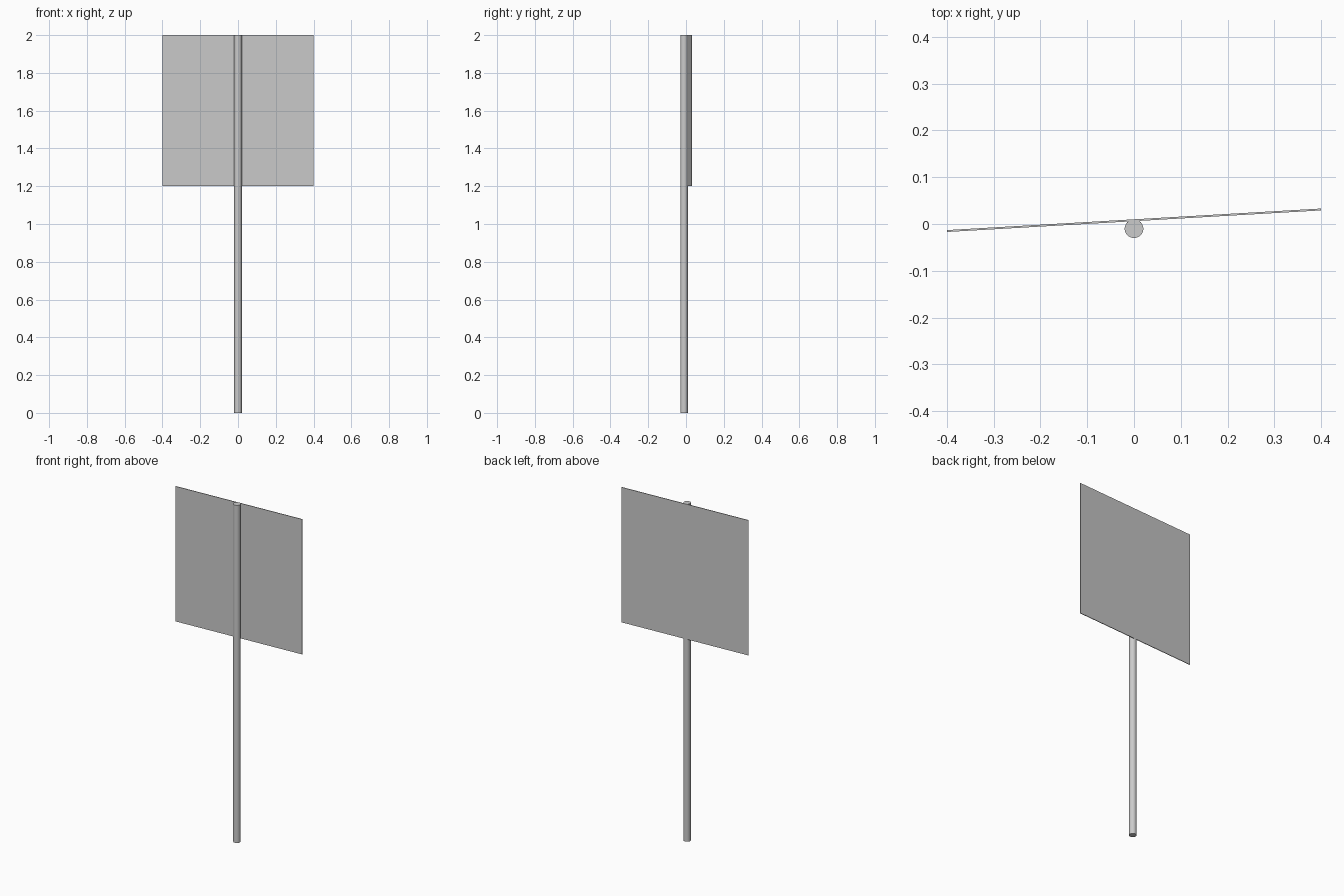
import bpy
import math

cube = bpy.data.objects.get("Cube")
if cube:
    bpy.data.objects.remove(cube, do_unlink=True)

# One plain grey for the whole sign
grey = bpy.data.materials.new("plain grey")
grey.use_nodes = True
colour = (0.6, 0.6, 0.6, 1)
grey.diffuse_color = colour
grey.node_tree.nodes["Principled BSDF"].inputs["Base Color"].default_value = colour

HEIGHT = 2.0
POLE_RADIUS = 0.02
PANEL_SIZE = 0.8
PANEL_THICKNESS = 0.004
PANEL_TURN = math.radians(3.3)


def finish(name):
    obj = bpy.context.object
    obj.name = name
    obj.data.materials.append(grey)
    return obj


# Round pole, full height
bpy.ops.mesh.primitive_cylinder_add(
    vertices=32, radius=POLE_RADIUS, depth=HEIGHT, location=(0, -0.01, HEIGHT / 2))
finish("pole")
bpy.ops.object.shade_smooth_by_angle(angle=math.radians(30))

# Thin square panel behind the pole, slightly turned
bpy.ops.mesh.primitive_cube_add(
    size=1, location=(0, 0.008, HEIGHT - PANEL_SIZE / 2), rotation=(0, 0, PANEL_TURN))
panel = finish("sign_panel")
panel.scale = (PANEL_SIZE, PANEL_THICKNESS, PANEL_SIZE)
bpy.ops.object.transform_apply(location=False, rotation=False, scale=True)
